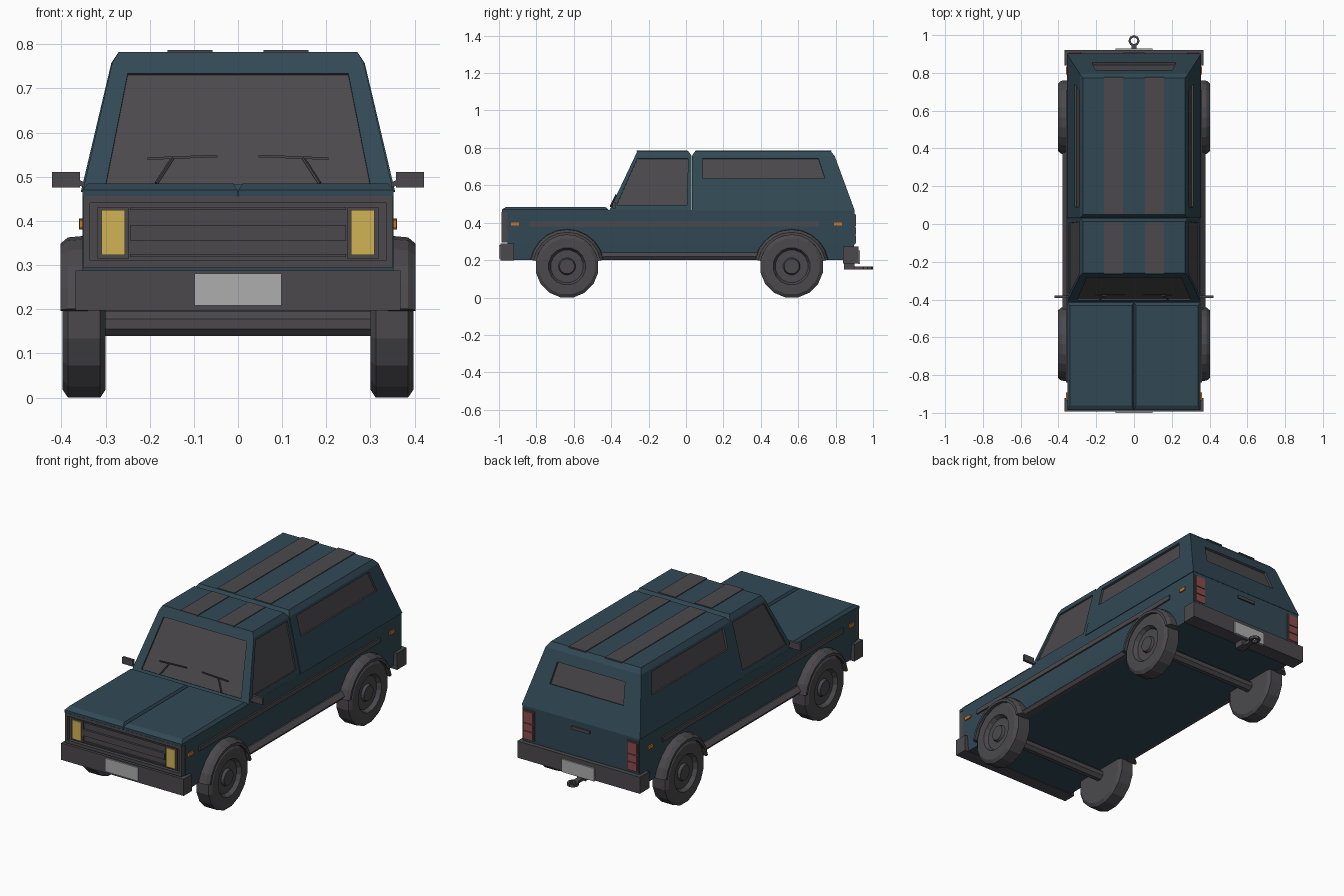
import bpy, bmesh, math
from mathutils import Vector

if "Cube" in bpy.data.objects:
    bpy.data.objects.remove(bpy.data.objects["Cube"])


def material(name, r, g, b):
    m = bpy.data.materials.new(name)
    m.diffuse_color = (r, g, b, 1)
    m.use_nodes = True
    m.node_tree.nodes["Principled BSDF"].inputs["Base Color"].default_value = m.diffuse_color
    return m


BODY = material("dark teal paint", 0.031, 0.066, 0.09)
DARK = material("dark grey trim", 0.07, 0.066, 0.073)
YELLOW = material("yellow headlight", 0.63, 0.45, 0.09)
ORANGE = material("orange marker", 0.62, 0.18, 0.02)
RED = material("red tail light", 0.27, 0.07, 0.07)
PLATE = material("light grey plate", 0.42, 0.42, 0.42)


def finish(bm, name, *mats):
    bmesh.ops.recalc_face_normals(bm, faces=bm.faces)
    me = bpy.data.meshes.new(name)
    bm.to_mesh(me)
    bm.free()
    for m in mats:
        me.materials.append(m)
    ob = bpy.data.objects.new(name, me)
    bpy.context.collection.objects.link(ob)
    return ob


def recess(bm, face, u0, u1, v0, v1, depth):
    """Cut a sunken dark window into a quad face."""
    a, b, c, d = [v.co.copy() for v in face.verts]
    n = (b - a).cross(d - a).normalized()
    outer = list(face.verts)
    pts = [a.lerp(b, u).lerp(d.lerp(c, u), v)
           for u, v in ((u0, v0), (u1, v0), (u1, v1), (u0, v1))]
    rim = [bm.verts.new(p) for p in pts]
    deep = [bm.verts.new(p - n * depth) for p in pts]
    bm.faces.remove(face)
    for i in range(4):
        j = (i + 1) % 4
        bm.faces.new((outer[i], outer[j], rim[j], rim[i]))
        bm.faces.new((rim[i], rim[j], deep[j], deep[i])).material_index = 1
    bm.faces.new(deep).material_index = 1


def solid(name, rings, mat, windows=()):
    """Bridge a list of point rings and cap both ends."""
    bm = bmesh.new()
    vs = [[bm.verts.new(p) for p in ring] for ring in rings]
    n = len(vs[0])
    faces = {}
    for k in range(len(vs) - 1):
        for i in range(n):
            j = (i + 1) % n
            faces[k, i] = bm.faces.new((vs[k][i], vs[k][j], vs[k + 1][j], vs[k + 1][i]))
    bm.faces.new(vs[0][::-1])
    bm.faces.new(vs[-1])
    for key, *uv in windows:
        recess(bm, faces[key], *uv)
    return finish(bm, name, mat, DARK)


def rect(z, x0, x1, y0, y1):
    return [(x0, y0, z), (x1, y0, z), (x1, y1, z), (x0, y1, z)]


def box(name, x0, x1, y0, y1, z0, z1, mat):
    x0, x1 = sorted((x0, x1))
    return solid(name, [rect(z0, x0, x1, y0, y1), rect(z1, x0, x1, y0, y1)], mat)


def rod(name, a, b, r, mat, sides=4):
    a, b = Vector(a), Vector(b)
    q = (b - a).to_track_quat('Z', 'Y')
    off = [q @ Vector((r * math.cos(t), r * math.sin(t), 0))
           for t in (math.tau * (i + 0.5) / sides for i in range(sides))]
    return solid(name, [[a + o for o in off], [b + o for o in off]], mat)


# lower body, cab and rear canopy
solid("lower_body", [rect(.2, -.345, .345, -.955, .895), rect(.29, -.352, .352, -.955, .9),
                     rect(.467, -.352, .352, -.955, .9)], BODY)
solid("cab", [rect(.465, -.352, .352, -.41, .03), rect(.757, -.285, .285, -.272, .03),
              rect(.783, -.27, .27, -.26, .012)], BODY,
      [((0, 0), .07, .93, .06, .92, .008), ((0, 1), .06, .94, .1, .95, .008),
       ((0, 3), .06, .94, .1, .95, .008)])
solid("canopy", [rect(.465, -.356, .356, .031, .902), rect(.757, -.287, .287, .031, .795),
                 rect(.783, -.27, .27, .05, .772)], BODY,
      [((0, 1), .075, .88, .585, .95, .012), ((0, 3), .12, .925, .585, .95, .012),
       ((0, 2), .16, .84, .45, .82, .012)])

# bonnet in two halves with a centre groove
for s, side in ((1, "right"), (-1, "left")):
    def half(z, a, b, y0, y1):
        return rect(z, *sorted((s * a, s * b)), y0, y1)
    solid(side + "_bonnet", [half(.455, .001, .352, -.985, -.415), half(.47, .001, .352, -.985, -.415),
                             half(.485, .011, .34, -.96, -.432)], BODY)

# roof stripes
for s in (-1, 1):
    for name, y0, y1 in (("cab", -.265, .008), ("canopy", .052, .778)):
        box(name + "_roof_stripe", s * .058, s * .16, y0, y1, .78, .787, DARK)

# grille
box("grille_back", -.345, .345, -.968, -.95, .295, .456, DARK)
box("grille_top", -.35, .35, -.986, -.95, .441, .456, DARK)
box("grille_bottom", -.35, .35, -.986, -.95, .293, .31, DARK)
box("grille_slat", -.245, .245, -.98, -.95, .356, .391, DARK)
box("grille_upper_slat", -.245, .245, -.975, -.95, .425, .432, DARK)
box("grille_lower_slat", -.245, .245, -.975, -.95, .318, .325, DARK)

# bumpers and plates
box("front_bumper", -.368, .368, -.992, -.92, .197, .288, DARK)
box("rear_bumper", -.368, .368, .84, .922, .182, .272, DARK)
box("front_plate", -.098, .098, -1.0, -.99, .208, .281, PLATE)
box("rear_plate", -.098, .098, .92, .93, .18, .25, PLATE)

# tow hitch with ring
box("hitch_stub", -.025, .025, .845, .9, .15, .19, DARK)
box("hitch_bar", -.013, .013, .85, .95, .15, .166, DARK)
ring = []
for i in range(9):
    t = math.tau * i / 8
    ring.append([(r * math.sin(t), .97 + r * math.cos(t), z)
                 for r, z in ((.018, .15), (.03, .15), (.03, .166), (.018, .166))])
solid("hitch_ring", ring, DARK)

# rear handle
box("rear_handle", -.055, .055, .895, .908, .415, .432, DARK)

# tyre and flare cross-sections as (x, radius)
SIDES, R = 16, .17
CZ = R * math.cos(math.pi / SIDES)
TYRE = [(.30, .152), (.312, R), (.385, R), (.397, .152), (.397, .1), (.376, .088),
        (.376, .046), (.39, .04)]
FLARE = [(.34, .2), (.385, .196), (.402, .182), (.402, .168), (.34, .168)]

for yc, end in ((-.636, "front"), (.565, "rear")):
    rod(end + "_axle", (-.31, yc, CZ), (.31, yc, CZ), .03, DARK, 8)
    for s, side in ((1, "right"), (-1, "left")):
        solid(f"{end}_{side}_wheel",
              [[(s * x, yc + r * math.cos(t), CZ + r * math.sin(t))
                for t in (math.tau * (i + .5) / SIDES for i in range(SIDES))]
               for x, r in TYRE], DARK)
        angles = [math.radians(10 + 160 * i / 10) for i in range(11)]
        solid(f"{end}_{side}_flare",
              [[(s * x, yc + r * math.cos(t), CZ + r * math.sin(t)) for x, r in FLARE]
               for t in angles], DARK)

WIPE = (.138 / .292)  # windscreen slope, y per z


def on_screen(x, z):
    return (x, -.414 + (z - .465) * WIPE, z)


for s, side in ((1, "right"), (-1, "left")):
    # headlights and grille ends
    box(side + "_grille_end", s * .335, s * .35, -.986, -.95, .295, .456, DARK)
    box(side + "_headlight_frame", s * .248, s * .318, -.976, -.95, .315, .432, DARK)
    box(side + "_headlight", s * .256, s * .309, -.982, -.95, .323, .425, YELLOW)
    # tail lights in three segments
    box(side + "_tail_frame", s * .278, s * .347, .89, .905, .285, .447, DARK)
    for z0, z1 in ((.292, .332), (.338, .375), (.381, .44)):
        box(side + "_tail_light", s * .284, s * .341, .89, .91, z0, z1, RED)
    # side moulding, sill and markers
    box(side + "_moulding", s * .345, s * .36, -.84, .71, .38, .406, DARK)
    solid(side + "_sill", [rect(.2, *sorted((s * .33, s * .365)), -.46, .39),
                           rect(.218, *sorted((s * .33, s * .378)), -.46, .39),
                           rect(.24, *sorted((s * .33, s * .356)), -.46, .39)], DARK)
    for y in (-.935, .792):
        box(side + "_marker", s * .345, s * .359, y, y + .043, .384, .402, ORANGE)
    # mirrors
    box(side + "_mirror", s * .358, s * .421, -.392, -.378, .476, .511, DARK)
    rod(side + "_mirror_arm", (s * .335, -.385, .476), (s * .368, -.385, .49), .008, DARK)
    # wipers, both pointing the same way for the right and mirrored for the left
    rod(side + "_wiper_blade", on_screen(s * .047, .547), on_screen(s * .205, .541), .004, DARK)
    rod(side + "_wiper_arm", on_screen(s * .148, .542), on_screen(s * .185, .485), .004, DARK)
